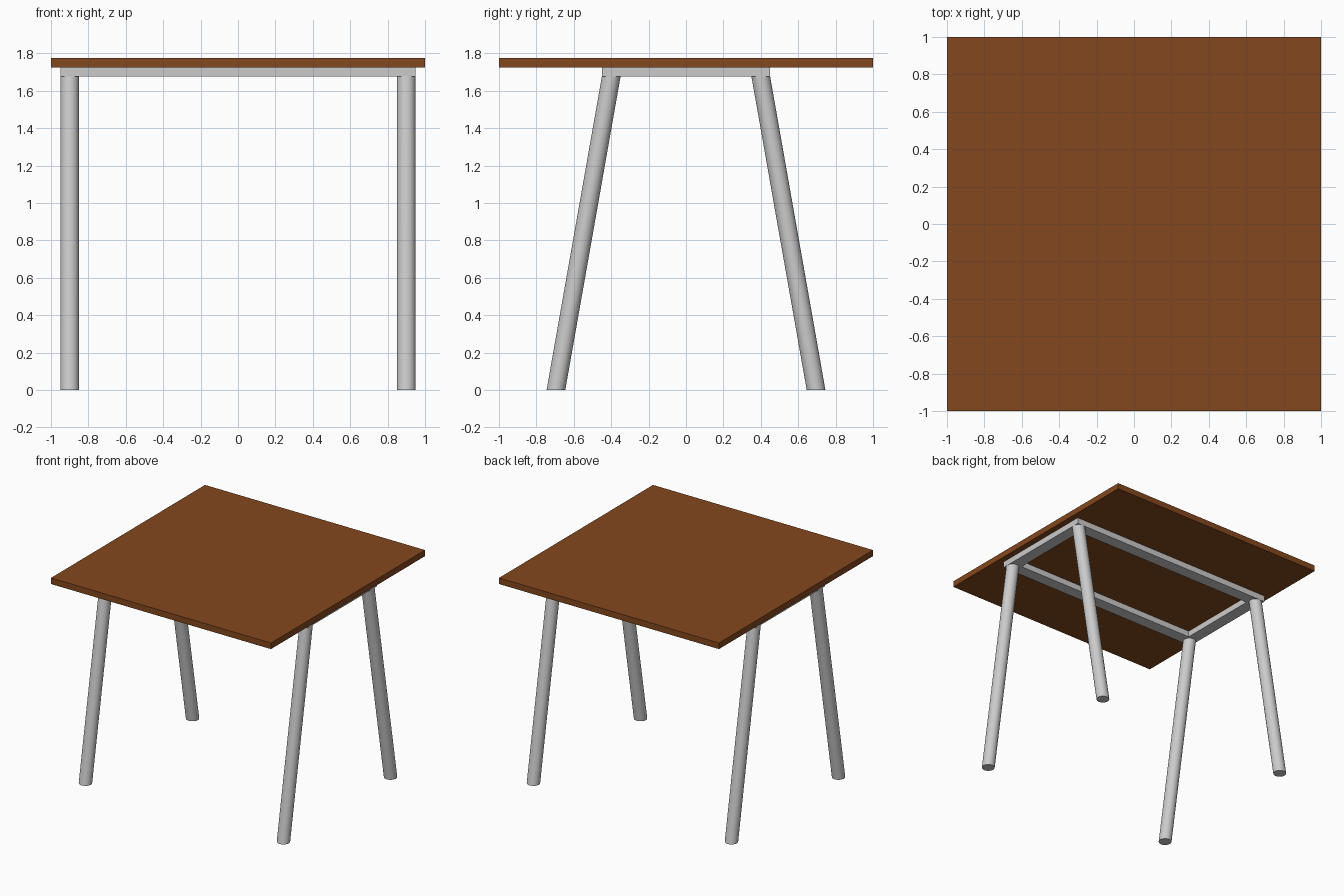
import bpy, bmesh, math
from mathutils import Matrix

if "Cube" in bpy.data.objects:
    bpy.data.objects.remove(bpy.data.objects["Cube"])

TOP_Z, THICK = 1.775, 0.05
FRAME_TOP = TOP_Z - THICK
FRAME_BOTTOM = FRAME_TOP - 0.05
LEG_R = 0.05
SPLAY = math.tan(math.radians(10))


def add_object(name, bm):
    bmesh.ops.recalc_face_normals(bm, faces=bm.faces)
    mesh = bpy.data.meshes.new(name)
    bm.to_mesh(mesh)
    bm.free()
    obj = bpy.data.objects.new(name, mesh)
    bpy.context.collection.objects.link(obj)
    return obj


# Square wooden top
bm = bmesh.new()
bmesh.ops.create_cube(bm, size=1, matrix=Matrix.Translation((0, 0, TOP_Z - THICK / 2))
                      @ Matrix.Diagonal((2, 2, THICK, 1)))
tabletop = add_object("tabletop", bm)
wood = bpy.data.materials.new("brown_wood")
wood.diffuse_color = (0.23, 0.065, 0.013, 1)
wood.use_nodes = True
wood.node_tree.nodes["Principled BSDF"].inputs["Base Color"].default_value = wood.diffuse_color
tabletop.data.materials.append(wood)

# Rectangular frame: a closed ring of four rails under the top
bm = bmesh.new()
loops = []
for hx, hy, z in ((0.95, 0.45, FRAME_BOTTOM), (0.95, 0.45, FRAME_TOP),
                  (0.85, 0.35, FRAME_TOP), (0.85, 0.35, FRAME_BOTTOM)):
    loops.append([bm.verts.new((sx * hx, sy * hy, z))
                  for sx, sy in ((-1, -1), (1, -1), (1, 1), (-1, 1))])
for i in range(4):
    a, b = loops[i], loops[(i + 1) % 4]
    for j in range(4):
        k = (j + 1) % 4
        bm.faces.new((a[j], a[k], b[k], b[j]))
add_object("support_frame", bm)

# Four round legs, sheared outwards in y so both ends stay level
for sy, row in ((-1, "front"), (1, "back")):
    for sx, side in ((-1, "left"), (1, "right")):
        bm = bmesh.new()
        bmesh.ops.create_cone(bm, cap_ends=True, segments=32, radius1=LEG_R, radius2=LEG_R,
                              depth=FRAME_BOTTOM,
                              matrix=Matrix.Translation((sx * 0.9, sy * 0.4, FRAME_BOTTOM / 2)))
        for v in bm.verts:
            v.co.y += sy * (FRAME_BOTTOM - v.co.z) * SPLAY
        leg = add_object(f"{row}_{side}_leg", bm)
        bpy.ops.object.select_all(action='DESELECT')
        leg.select_set(True)
        bpy.context.view_layer.objects.active = leg
        bpy.ops.object.shade_smooth_by_angle(angle=math.radians(30))
